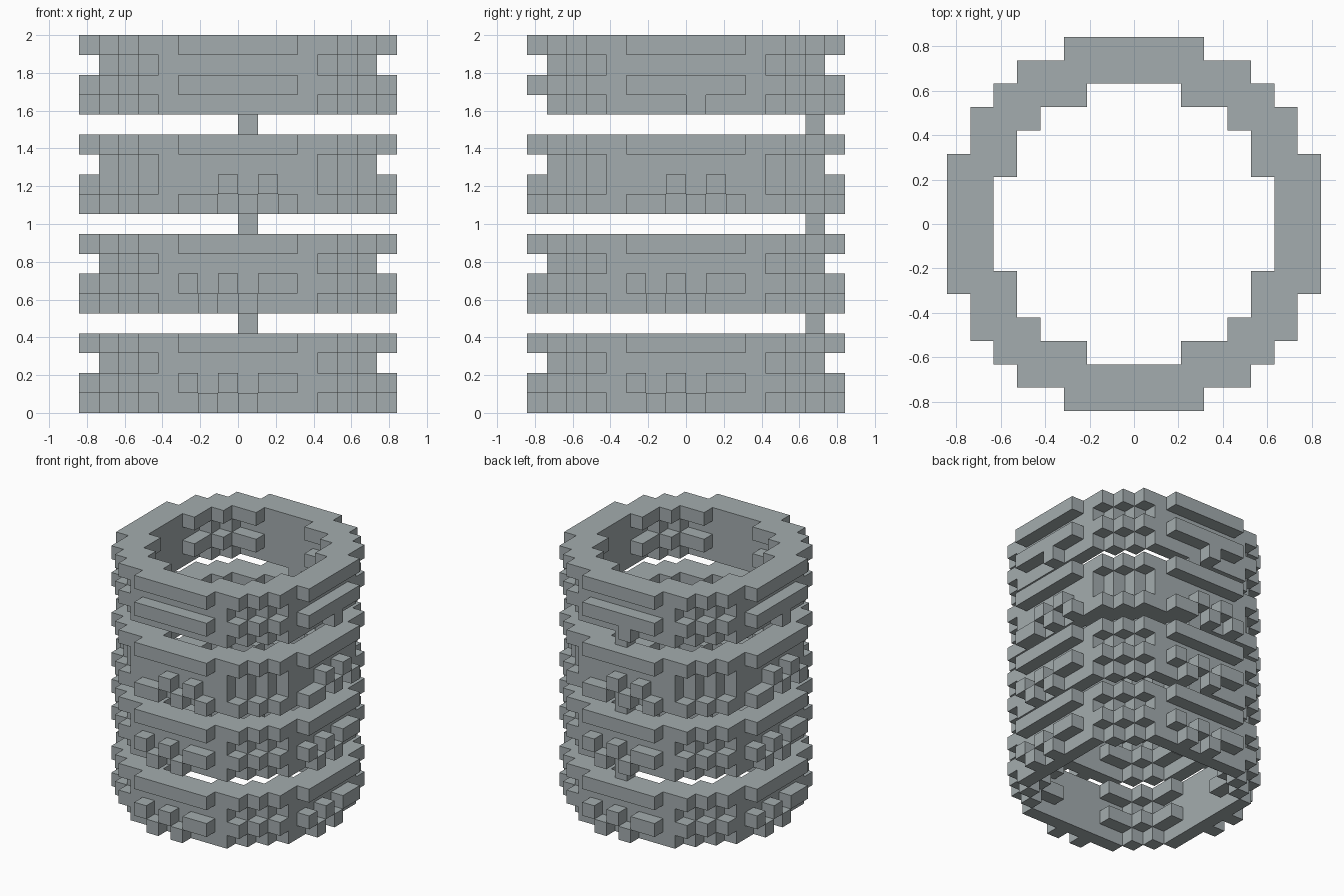
import bpy
from mathutils import Vector

if "Cube" in bpy.data.objects:
    bpy.data.objects.remove(bpy.data.objects["Cube"])

V = 2 / 19                      # edge length of one cube

# Blue-grey stone colour
STONE = bpy.data.materials.new("stone")
STONE.diffuse_color = (0.37, 0.415, 0.425, 1)
STONE.use_nodes = True
STONE.node_tree.nodes["Principled BSDF"].inputs["Base Color"].default_value = STONE.diffuse_color


def turn(cells, k):
    """Rotate cell columns k quarter turns about the z axis."""
    for _ in range(k):
        cells = {(-y - 1, x) for x, y in cells}
    return cells


def four_way(quarter):
    """Mirror a quarter plan (x, y >= 0) into all four quadrants."""
    return {(sx, sy) for x, y in quarter
            for sx in (x, -x - 1) for sy in (y, -y - 1)}


def diagonal(cells):
    """Mirror a quarter plan across its diagonal."""
    return four_way(cells | {(y, x) for x, y in cells})


# Plans: thin wall, and the corner cubes standing outside and inside it
WALL = diagonal({(0, 6), (1, 6), (2, 6), (3, 6), (4, 5)})
CORNERS = diagonal({(4, 6), (5, 5), (2, 5), (3, 5), (4, 4)})


def studs(xs, sides=range(4)):
    """Cubes standing out from the flat faces; side 0 is the front."""
    return {c for k in sides for c in turn({(x, -8) for x in xs}, k)}


BAR = studs(range(-3, 3))


def build(name, cells):
    """Make the outer skin of a set of cubes."""
    verts, faces, index = [], [], {}
    axes = [Vector((1, 0, 0)), Vector((0, 1, 0)), Vector((0, 0, 1))]
    for cell in sorted(cells):
        centre = Vector(cell) + Vector((0.5, 0.5, 0.5))
        for a in range(3):
            for s in (1, -1):
                n = axes[a] * s
                if tuple(int(c + d) for c, d in zip(cell, n)) in cells:
                    continue
                u, w = axes[(a + 1) % 3] * s, axes[(a + 2) % 3]
                face = []
                for p, q in ((-1, -1), (1, -1), (1, 1), (-1, 1)):
                    key = tuple(round(c) for c in centre + (n + u * p + w * q) / 2)
                    if key not in index:
                        index[key] = len(verts)
                        verts.append(Vector(key) * V)
                    face.append(index[key])
                faces.append(face)
    mesh = bpy.data.meshes.new(name)
    mesh.from_pydata(verts, [], faces)
    mesh.materials.append(STONE)
    ob = bpy.data.objects.new(name, mesh)
    bpy.context.collection.objects.link(ob)


def band(name, z0, layers):
    """Stack plans into one band of the tube."""
    build(name, {(x, y, z0 + i) for i, plan in enumerate(layers) for x, y in plan})


# Four bands, each listed from its lowest layer up
rim = WALL | CORNERS | BAR
zigzag = [WALL | studs((-2, 0)), WALL | CORNERS | studs((-3, -1, 1, 2)), WALL, rim]
band("bottom_band", 0, zigzag)
band("lower_band", 5, zigzag)
band("upper_band", 10, [WALL | CORNERS | studs((-3, -2, 0, 2)),
                        WALL | studs((-1, 1)), WALL, rim])
band("top_band", 15, [WALL | studs((0,), (1, 2, 3)), rim, WALL, rim])

# Single cube joining each pair of bands at the back
for i, z in enumerate((4, 9, 14)):
    build(f"connector_{i + 1}", {(0, 6, z)})
